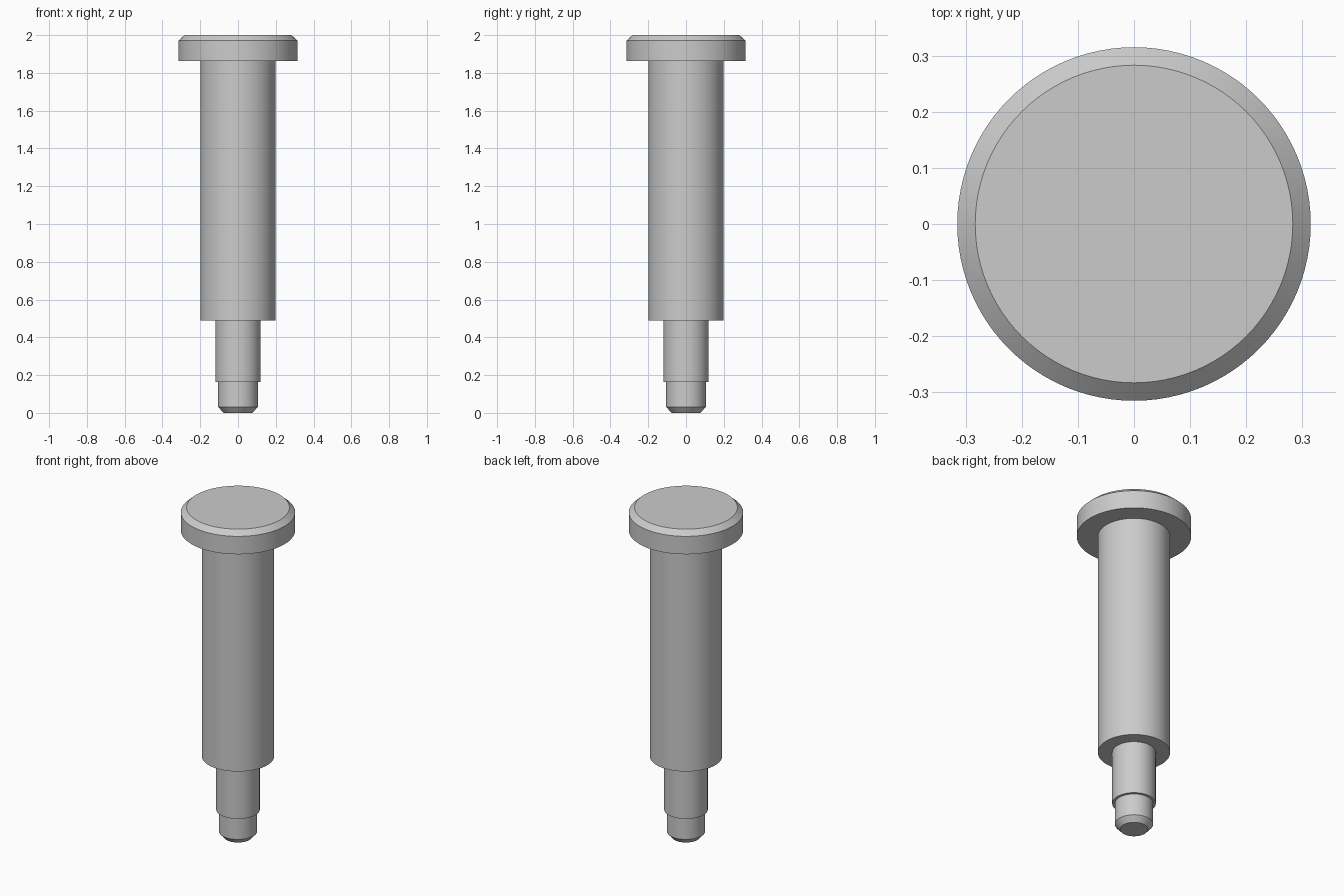
import bpy
import bmesh
import math

cube = bpy.data.objects.get("Cube")
if cube:
    bpy.data.objects.remove(cube, do_unlink=True)

SIDES = 96

# Plain grey metal
GREY = (0.6, 0.6, 0.6, 1.0)
metal = bpy.data.materials.new("grey_metal")
metal.use_nodes = True
metal.diffuse_color = GREY
metal.node_tree.nodes["Principled BSDF"].inputs["Base Color"].default_value = GREY

# Radius and height along the pin, from the tip up to the head
PROFILE = [
    (0.077, 0.0), (0.105, 0.032),     # tip chamfer
    (0.105, 0.164), (0.12, 0.164),    # tip and small shoulder
    (0.12, 0.488), (0.199, 0.488),    # narrow neck and large shoulder
    (0.199, 1.862), (0.315, 1.862),   # shaft and head underside
    (0.315, 1.971), (0.283, 2.0),     # head rim and chamfer
]


def turned_part(name, profile):
    """Turn a profile around the z axis and cap both ends."""
    bm = bmesh.new()
    rings = []
    for radius, z in profile:
        ring = []
        for i in range(SIDES):
            a = math.tau * i / SIDES
            ring.append(bm.verts.new((radius * math.cos(a), radius * math.sin(a), z)))
        rings.append(ring)
    for low, high in zip(rings, rings[1:]):
        for i in range(SIDES):
            j = (i + 1) % SIDES
            bm.faces.new((low[i], low[j], high[j], high[i]))
    bm.faces.new(rings[0][::-1])
    bm.faces.new(rings[-1])
    mesh = bpy.data.meshes.new(name)
    bm.to_mesh(mesh)
    bm.free()
    obj = bpy.data.objects.new(name, mesh)
    bpy.context.collection.objects.link(obj)
    mesh.materials.append(metal)
    return obj


pin = turned_part("shoulder_pin", PROFILE)

# Smooth round walls, crisp shoulders and chamfers
bpy.ops.object.select_all(action="DESELECT")
pin.select_set(True)
bpy.context.view_layer.objects.active = pin
bpy.ops.object.shade_smooth_by_angle(angle=math.radians(30))
